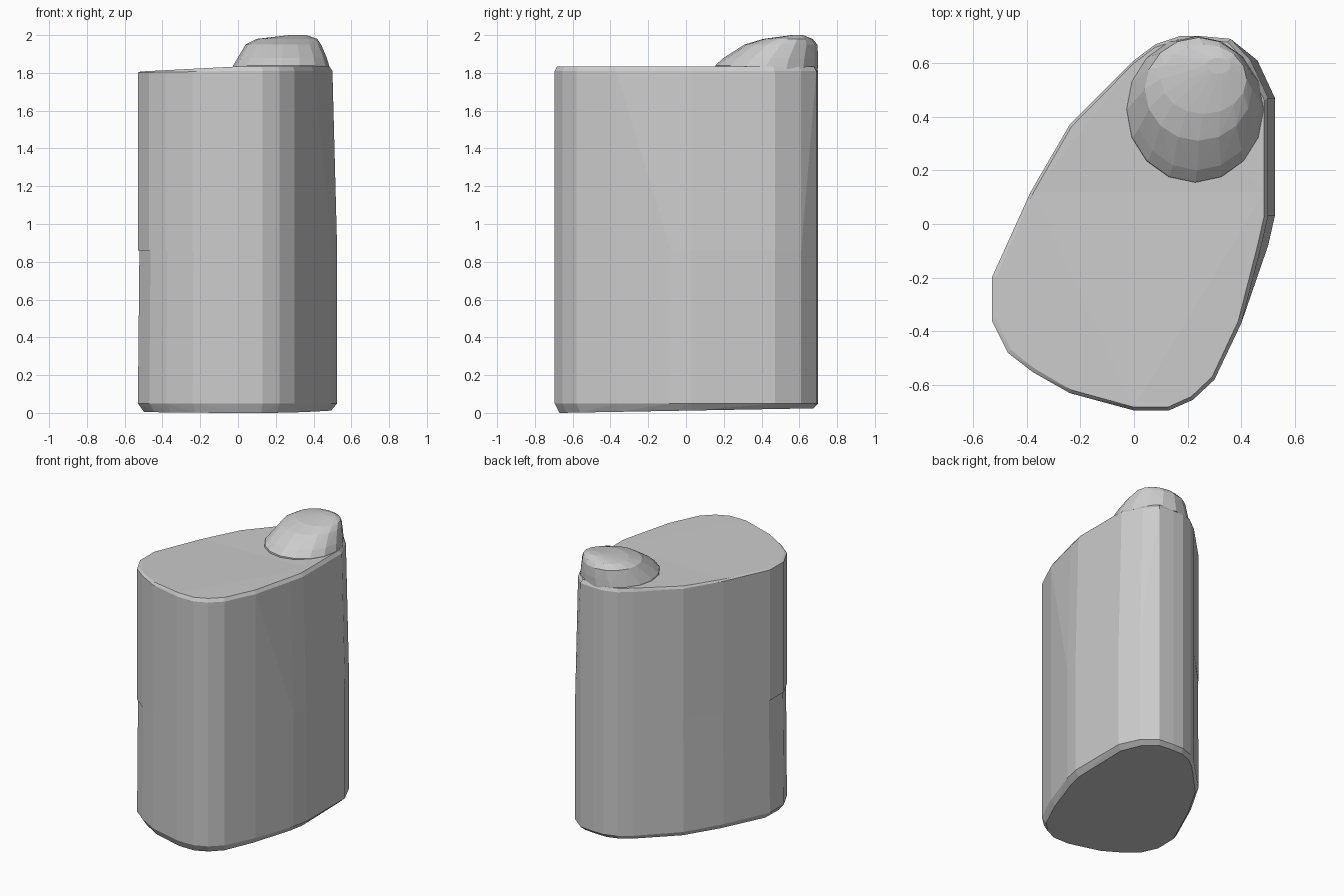
import bpy
import bmesh
import math

if "Cube" in bpy.data.objects:
    bpy.data.objects.remove(bpy.data.objects["Cube"])

# Plan outline of the body, counter-clockwise from the front
OUTLINE = [(0.0, -0.695), (0.13, -0.695), (0.22, -0.655), (0.30, -0.58),
           (0.40, -0.37), (0.50, -0.08), (0.525, 0.03), (0.525, 0.12),
           (0.525, 0.47), (0.46, 0.61), (0.36, 0.69), (0.25, 0.70), (0.17, 0.70),
           (0.08, 0.67), (0.0, 0.61), (-0.24, 0.37), (-0.385, 0.12),
           (-0.53, -0.20), (-0.53, -0.36), (-0.47, -0.48),
           (-0.38, -0.55), (-0.24, -0.63)]
SPLIT_Y, SPLIT_Z = 0.12, 0.86


def hull(name, points):
    """Flat-shaded convex solid around the points."""
    bm = bmesh.new()
    for p in points:
        bm.verts.new(p)
    res = bmesh.ops.convex_hull(bm, input=bm.verts[:])
    junk = {g for g in res["geom_interior"] + res["geom_unused"]
            if isinstance(g, bmesh.types.BMVert)}
    bmesh.ops.delete(bm, geom=list(junk), context='VERTS')
    bmesh.ops.recalc_face_normals(bm, faces=bm.faces[:])
    mesh = bpy.data.meshes.new(name)
    bm.to_mesh(mesh)
    bm.free()
    obj = bpy.data.objects.new(name, mesh)
    bpy.context.collection.objects.link(obj)
    return obj


def inset(x, y, s):
    return x * (1 - s), y * (1 - s * 0.6)


def floor_z(y):
    return 0.012 + 0.018 * y


def upper(points):
    """Straight wall, slight inward lean on the right, chamfered tilted top."""
    out = []
    for x, y in points:
        lean = 0.025 if x > 0.45 else 0
        tilt = 0.05 * min(0, x)
        out.append((x, y, SPLIT_Z))
        out.append((x - lean, y, 1.81 + 0.3 * tilt))
        ix, iy = inset(x - lean, y, 0.03)
        if abs(y - SPLIT_Y) < 0.01:
            iy = SPLIT_Y
        out.append((ix, iy, 1.834 + tilt))
    return out


# Lower body with chamfered, slightly sloping underside
lower = []
for x, y in OUTLINE:
    lower.append((x * 0.985 if x < 0 else x, y, SPLIT_Z))
    lower.append((x, y, 0.05))
    ix, iy = inset(x, y, 0.06)
    lower.append((ix, iy, max(0, floor_z(iy))))
hull("lower_body", lower)

# Upper body in a front and a back block
hull("upper_body_front", upper([p for p in OUTLINE if p[1] <= SPLIT_Y]))
hull("upper_body_back", upper([p for p in OUTLINE if p[1] >= SPLIT_Y]))

# Rounded cap leaning to the back: (z, x min, x max, y min, y max)
cap = []
for z, x0, x1, y0, y1 in [(1.82, -0.03, 0.485, 0.155, 0.70),
                          (1.84, -0.025, 0.482, 0.155, 0.70),
                          (1.88, 0.00, 0.47, 0.20, 0.70),
                          (1.95, 0.04, 0.44, 0.31, 0.695),
                          (1.98, 0.10, 0.42, 0.41, 0.67),
                          (2.00, 0.27, 0.36, 0.56, 0.62)]:
    for i in range(16):
        a = math.tau * i / 16
        cap.append(((x0 + x1) / 2 + (x1 - x0) / 2 * math.cos(a),
                    (y0 + y1) / 2 + (y1 - y0) / 2 * math.sin(a), z))
hull("cap", cap)
